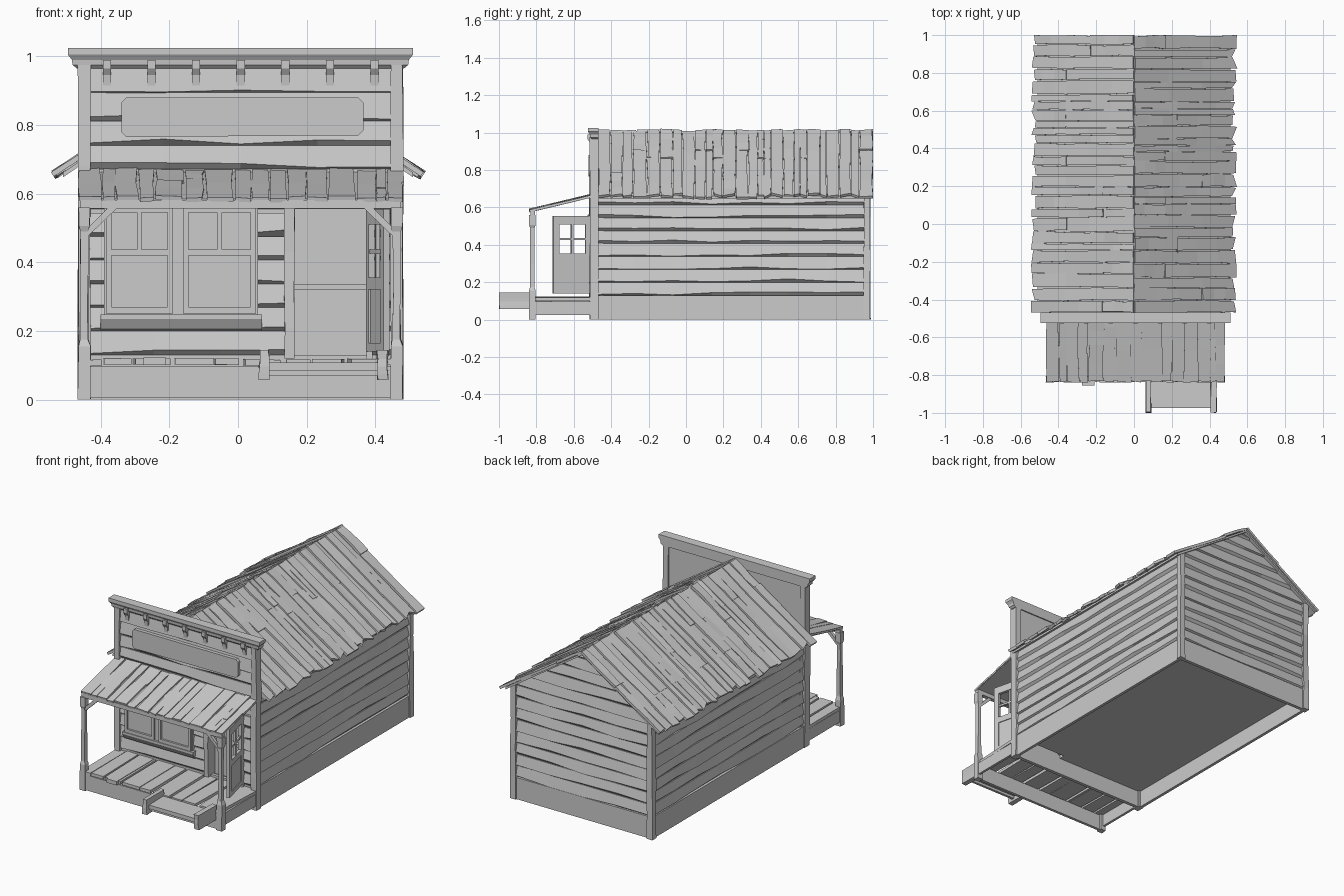
import bpy, bmesh, math, random
from mathutils import Vector, Matrix

if "Cube" in bpy.data.objects:
    bpy.data.objects.remove(bpy.data.objects["Cube"])

random.seed(4)
R = random.uniform
CX = 0.007                       # centre line of the walls


def loft(bm, rings):
    """Skin a list of equal-length rings and cap both ends."""
    vs = [[bm.verts.new(p) for p in r] for r in rings]
    k = len(rings[0])
    for a, b in zip(vs, vs[1:]):
        for i in range(k):
            j = (i + 1) % k
            bm.faces.new((a[i], a[j], b[j], b[i]))
    bm.faces.new(vs[0][::-1])
    bm.faces.new(vs[-1])


def box(bm, x0, x1, y0, y1, z0, z1, j=0.0):
    ring = lambda z: [(x + R(-j, j), y + R(-j, j), z)
                      for x, y in ((x0, y0), (x1, y0), (x1, y1), (x0, y1))]
    loft(bm, [ring(z0), ring(z1)] if not j else
         [ring(z0 + (z1 - z0) * t) for t in (0, .2, .45, .7, 1)])


def finish(name, bm, matrix=None):
    bmesh.ops.recalc_face_normals(bm, faces=bm.faces)
    if matrix:
        bm.transform(matrix)
    me = bpy.data.meshes.new(name)
    bm.to_mesh(me)
    bm.free()
    ob = bpy.data.objects.new(name, me)
    bpy.context.collection.objects.link(ob)
    return ob


def boxes(name, *specs, j=0.0, matrix=None):
    bm = bmesh.new()
    for s in specs:
        box(bm, *s, j=j)
    return finish(name, bm, matrix)


def clap(bm, a, b, n, z0, z1, a2=None, b2=None):
    """One warped clapboard from a to b (xy); a2/b2 are the top ends."""
    a, b, n = Vector((*a, 0)), Vector((*b, 0)), Vector((*n, 0))
    a2 = Vector((*a2, 0)) if a2 else a
    b2 = Vector((*b2, 0)) if b2 else b
    k = max(1, round((b - a).length / 0.22))
    rings = []
    for i in range(k + 1):
        lo, hi = a.lerp(b, i / k), a2.lerp(b2, i / k)
        g = R(0.004, 0.022)
        up = lambda z: Vector((0, 0, z))
        rings.append([lo + up(z0), lo + n * 0.018 + up(z0 + g),
                      hi + n * 0.007 + up(z1 + .002), hi + up(z1 + .002)])
    loft(bm, rings)


def planks(name, origin, run, across, width, w, lift, ragged, thick, split=0.0, segs=3):
    """A row of rough boards laid side by side along 'across'."""
    o, run, ac = Vector(origin), Vector(run), Vector(across).normalized()
    up = run.cross(ac).normalized()
    up = up if up.z > 0 else -up
    L, d = run.length, run.normalized()
    bm = bmesh.new()
    c = 0.0
    while c < width - 1e-4:
        e = min(width, c + R(*w))
        if width - e < w[0]:
            e = width
        cuts = [(0, 1)]
        if random.random() < split:
            m = random.choice((0.3, 0.42, 0.66))
            cuts = [(0, m), (m, 1)]
        for s, t in cuts:
            h = R(0, lift)
            rings = []
            for i in range(segs + 1):
                u = s + (t - s) * i / segs
                end = u == 1
                l, r = c + R(0, .12) * (e - c), e - R(-.05, .1) * (e - c)
                l, r = max(l, 0), min(r, width)
                hh = [h + R(-lift, lift) * .25 for _ in (0, 1)]
                x = [L * u - (R(0, ragged) if end else 0) for _ in (0, 1)]
                pa, pb = o + d * x[0] + ac * l, o + d * x[1] + ac * r
                rings.append([pa + up * hh[0], pb + up * hh[1],
                              pb + up * (hh[1] - thick), pa + up * (hh[0] - thick)])
            loft(bm, rings)
        c = e
    return finish(name, bm)


# Body: pentagonal core, raised floor, gable under the roof
bm = bmesh.new()
pent = [(-.44, .1), (.455, .1), (.455, .69), (0, .99), (-.44, .69)]
loft(bm, [[(x, y, z) for x, z in pent] for y in (-.44, .962)])
finish("body_core", bm)

# Base boards
boxes("base_boards", (-.458, -.44, -.48, .96, 0, .13), (.455, .472, -.48, .96, 0, .13),
      (-.44, .455, .955, .975, 0, .13), (-.44, .455, -.495, -.475, 0, .13))

# Clapboards on sides and rear gable
rows = [.128 + .069 * i for i in range(13)]
bm = bmesh.new()
for z in rows[:8]:
    clap(bm, (-.44, -.48), (-.44, .96), (-1, 0), z, z + .069)
    clap(bm, (.455, -.48), (.455, .96), (1, 0), z, z + .069)
half = lambda z: min(.447, max(.004, (1.0 - z) / .66))
for z in rows:
    z1 = min(z + .069, .985)
    a, b = half(z), half(z1)
    c, c1 = (CX if q > .44 else 0 for q in (a, b))
    clap(bm, (c - a, .96), (c + a, .96), (0, 1), z, z1, (c1 - b, .96), (c1 + b, .96))
finish("side_and_rear_clapboards", bm)

# Front wall slabs around the door opening, and the false front
boxes("front_wall", (-.45, .15, -.49, -.44, .1, .57), (.385, .46, -.49, -.44, .1, .57),
      (-.45, .465, -.492, -.475, .56, .98))
bm = bmesh.new()
for z in rows[:6]:
    clap(bm, (-.44, -.49), (.14, -.49), (0, -1), z, z + .069)
    clap(bm, (.39, -.49), (.455, -.49), (0, -1), z, z + .069)
for z0, z1 in ((.555, .67), (.67, .738), (.738, .81), (.81, .892), (.892, .975)):
    clap(bm, (-.44, -.492), (.455, -.492), (0, -1), z0, z1)
finish("front_clapboards", bm)

# Corner posts
boxes("corner_posts", (-.465, -.43, -.515, -.468, 0, .975), (.445, .48, -.515, -.468, 0, .975),
      (-.465, -.43, .95, .985, 0, .69), (.445, .48, .95, .985, 0, .69), j=.003)

# Cornice moulding swept over the false front
bm = bmesh.new()
prof = [(.0, .965), (.012, .975), (.014, .99), (.026, 1.005), (.026, 1.025)]
loft(bm, [[(x, y, z) for x, y in ((-.47 - o, -.503 - o * .8), (.484 + o, -.503 - o * .8),
                                  (.484 + o, -.468), (-.47 - o, -.468))] for o, z in prof])
finish("cornice", bm)

# Cornice brackets
bm = bmesh.new()
for i in range(7):
    x = -.382 + .13 * i
    side = [(-.495, .915), (-.51, .915), (-.513, .945), (-.526, .965), (-.526, .99), (-.495, .99)]
    loft(bm, [[(q, y, z) for y, z in side] for q in (x - .012, x + .012)])
finish("cornice_brackets", bm)

# Blank sign board with clipped corners
bm = bmesh.new()
c = .014
sign = [(-.34 + c, .765), (.365 - c, .77), (.365, .77 + c), (.365, .88 - c), (.365 - c, .88),
        (-.34 + c, .88), (-.34, .88 - c), (-.34, .765 + c)]
loft(bm, [[(x, y, z) for x, z in sign] for y in (-.495, -.522)])
finish("sign_board", bm)

# Main roof: sheathing and rough boards on both slopes
bm = bmesh.new()
tent = [(-.51, .648), (0, .99), (.51, .648), (.51, .662), (0, 1.002), (-.51, .662)]
loft(bm, [[(x, y, z) for x, z in tent] for y in (-.465, .99)])
finish("roof_sheathing", bm)
for s, n in ((-1, "left"), (1, "right")):
    planks(f"roof_boards_{n}", (0, -.47, 1.009), (s * .54, 0, -.355), (0, 1, 0), 1.47,
           (.03, .075), .012, .03, .015, split=.6)

# Porch roof
planks("porch_roof_boards", (-.467, -.495, .668), (0, -.345, -.083), (1, 0, 0), .95,
       (.03, .09), .007, .012, .012, split=.35, segs=2)
bm = bmesh.new()
loft(bm, [[(x, -.495, .655), (x, -.495, .664), (x, -.825, .585), (x, -.825, .577)]
          for x in (-.46, .475)])
finish("porch_roof_sheathing", bm)
boxes("porch_beams", (-.46, .475, -.832, -.808, .556, .582))

# Porch floor, skirts, steps
planks("porch_floor_boards", (-.462, -.495, .116), (0, -.345, 0), (1, 0, 0), .94,
       (.06, .13), .005, .004, .018, segs=1)
boxes("loose_floor_board", (-.275, -.21, -.856, -.5, .1, .123))
boxes("porch_skirt", (-.46, .475, -.835, -.818, .005, .097), (-.46, -.445, -.83, -.49, .025, .097),
      (.46, .475, -.83, -.49, .025, .097))
boxes("step_stringers", (.062, .09, -.998, -.83, .057, .145), (.406, .436, -.998, -.83, .057, .145), j=.003)
boxes("step_tread", (.085, .41, -.975, -.835, .085, .108), (.085, .41, -.965, -.95, .07, .1))

# Porch posts with thick feet, caps and diagonal braces
for s, n in ((-1, "left"), (1, "right")):
    x = CX + s * .455
    bm = bmesh.new()
    steps = [(.018, 0), (.018, .155), (.012, .175), (.011, .3), (.012, .44),
             (.012, .49), (.017, .505), (.017, .56)]
    loft(bm, [[(x + a * h + R(-.002, .002), -.822 + b * h, z)
               for a, b in ((-1, -1), (1, -1), (1, 1), (-1, 1))] for h, z in steps])
    finish(f"porch_post_{n}", bm)
    bm = bmesh.new()
    pts = [(0, .475), (0, .50), (.06, .56), (.088, .56)]
    loft(bm, [[(x - s * (.01 + u), y, z) for u, z in pts] for y in (-.831, -.813)])
    finish(f"porch_brace_{n}", bm)

# Windows: boxed frame with two sashes, divided upper lights, sloping sill
bm = bmesh.new()
box(bm, -.39, .058, -.517, -.49, .245, .56)
for x0, x1 in ((-.385, -.19), (-.16, .053)):
    box(bm, x0, x0 + .016, -.529, -.51, .25, .556)
    box(bm, x1 - .016, x1, -.529, -.51, .25, .556)
    for z0, z1 in ((.25, .27), (.42, .437), (.545, .556)):
        box(bm, x0 + .016, x1 - .016, -.529, -.51, z0, z1)
    m = (x0 + x1) / 2
    box(bm, m - .007, m + .007, -.526, -.51, .437, .545)
finish("shop_windows", bm)
bm = bmesh.new()
loft(bm, [[(x, -.49, .2), (x, -.512, .205), (x, -.53, .235), (x, -.53, .248), (x, -.49, .248)]
          for x in (-.40, .07)])
finish("window_sill", bm)

# Door frame and the low counter seen through the doorway
boxes("door_frame", (.135, .165, -.52, -.44, .12, .565), (.375, .39, -.515, -.44, .12, .565),
      (.135, .39, -.515, -.44, .555, .57), j=.002)
boxes("doorway_counter", (.165, .375, -.455, -.438, .12, .325), (.165, .375, -.462, -.438, .32, .337))

# Open door: stiles, rails, glazing bars and lower panel, swung out on its hinge
swing = Matrix.Translation((.382, -.51, 0)) @ Matrix.Rotation(math.radians(-76), 4, 'Z')
t = (-.009, .009)
boxes("open_door", (0, .03, *t, .14, .555), (.175, .207, *t, .14, .555),
      (.03, .175, *t, .14, .165), (.03, .175, *t, .32, .355), (.03, .175, *t, .51, .555),
      (.097, .108, -.006, .006, .355, .51), (.03, .175, -.006, .006, .425, .437),
      (.03, .175, -.004, .004, .165, .32), matrix=swing)
